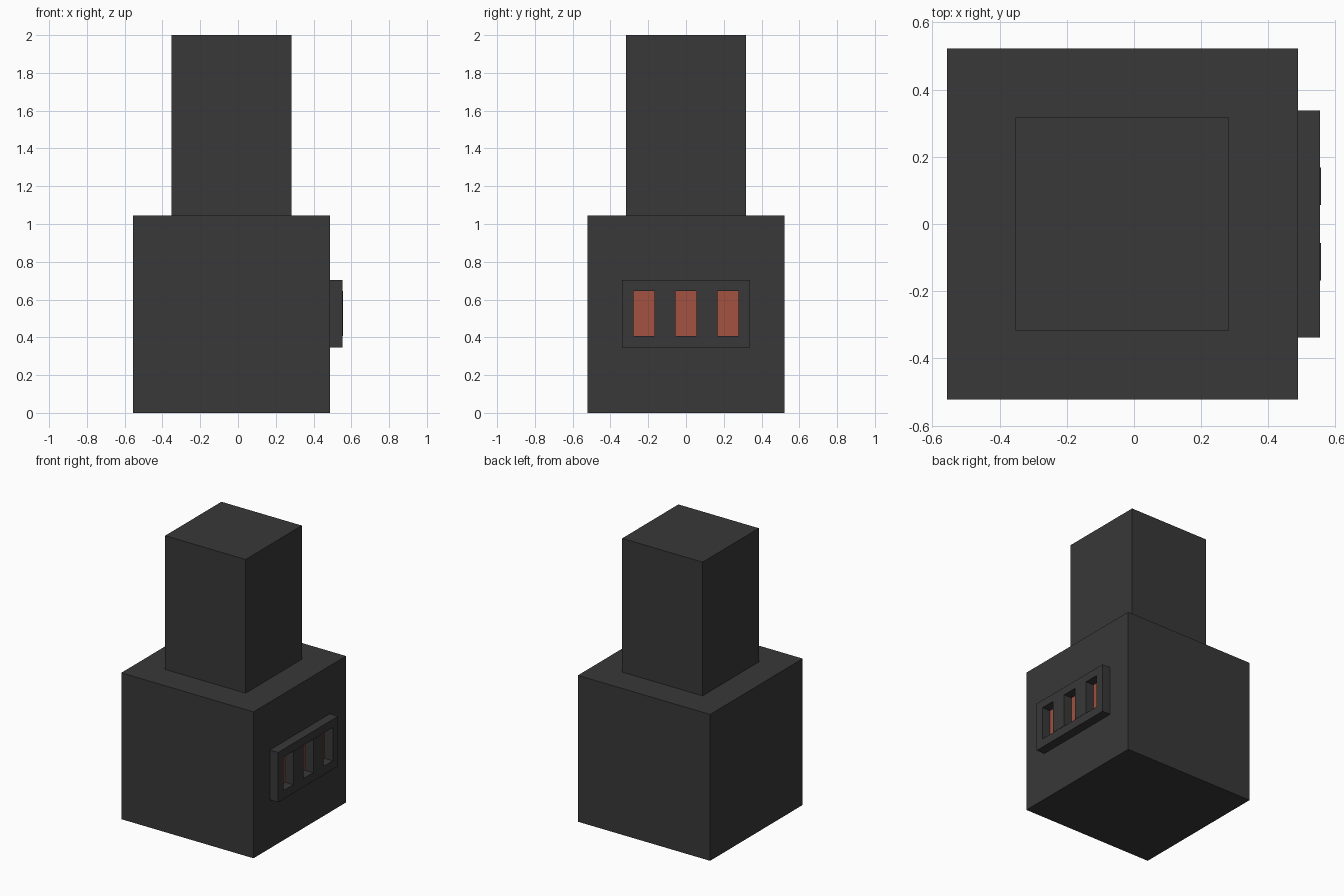
import bpy

if "Cube" in bpy.data.objects:
    bpy.data.objects.remove(bpy.data.objects["Cube"])


def material(name, color):
    mat = bpy.data.materials.new(name)
    mat.diffuse_color = color
    mat.use_nodes = True
    mat.node_tree.nodes["Principled BSDF"].inputs["Base Color"].default_value = mat.diffuse_color
    return mat


iron = material("dark_iron", (0.04, 0.04, 0.04, 1))
glow = material("ember_orange", (0.36, 0.085, 0.05, 1))


def box(name, x, y, z, mat):
    """Axis-aligned box from (min, max) ranges."""
    bpy.ops.mesh.primitive_cube_add(
        size=1, location=[(r[0] + r[1]) / 2 for r in (x, y, z)])
    ob = bpy.context.object
    ob.name = name
    ob.scale = [r[1] - r[0] for r in (x, y, z)]
    bpy.ops.object.transform_apply(location=False, rotation=False, scale=True)
    ob.data.materials.append(mat)
    return ob


FACE = 0.488  # x of the furnace front wall

# Furnace body and chimney
box("furnace_body", (-0.556, FACE), (-0.522, 0.522), (0, 1.045), iron)
box("chimney", (-0.353, 0.282), (-0.317, 0.317), (1.045, 2.0), iron)

# Grate frame with one wide opening
frame = box("grate_frame", (FACE, 0.554), (-0.338, 0.338), (0.347, 0.703), iron)
cutter = box("opening_cutter", (0.4, 0.7), (-0.278, 0.278), (0.408, 0.646), iron)
cut = frame.modifiers.new("opening", 'BOOLEAN')
cut.operation = 'DIFFERENCE'
cut.object = cutter
cut.solver = 'EXACT'
cutter.hide_render = True
cutter.hide_set(True)

# Two bars split the opening into three slots
for side, name in ((-1, "left_bar"), (1, "right_bar")):
    a, b = sorted((side * 0.056, side * 0.168))
    box(name, (FACE, 0.556), (a, b), (0.408, 0.646), iron)

# Glowing embers at the back of the slots
box("ember_panel", (FACE - 0.01, FACE + 0.002), (-0.278, 0.278), (0.408, 0.646), glow)
